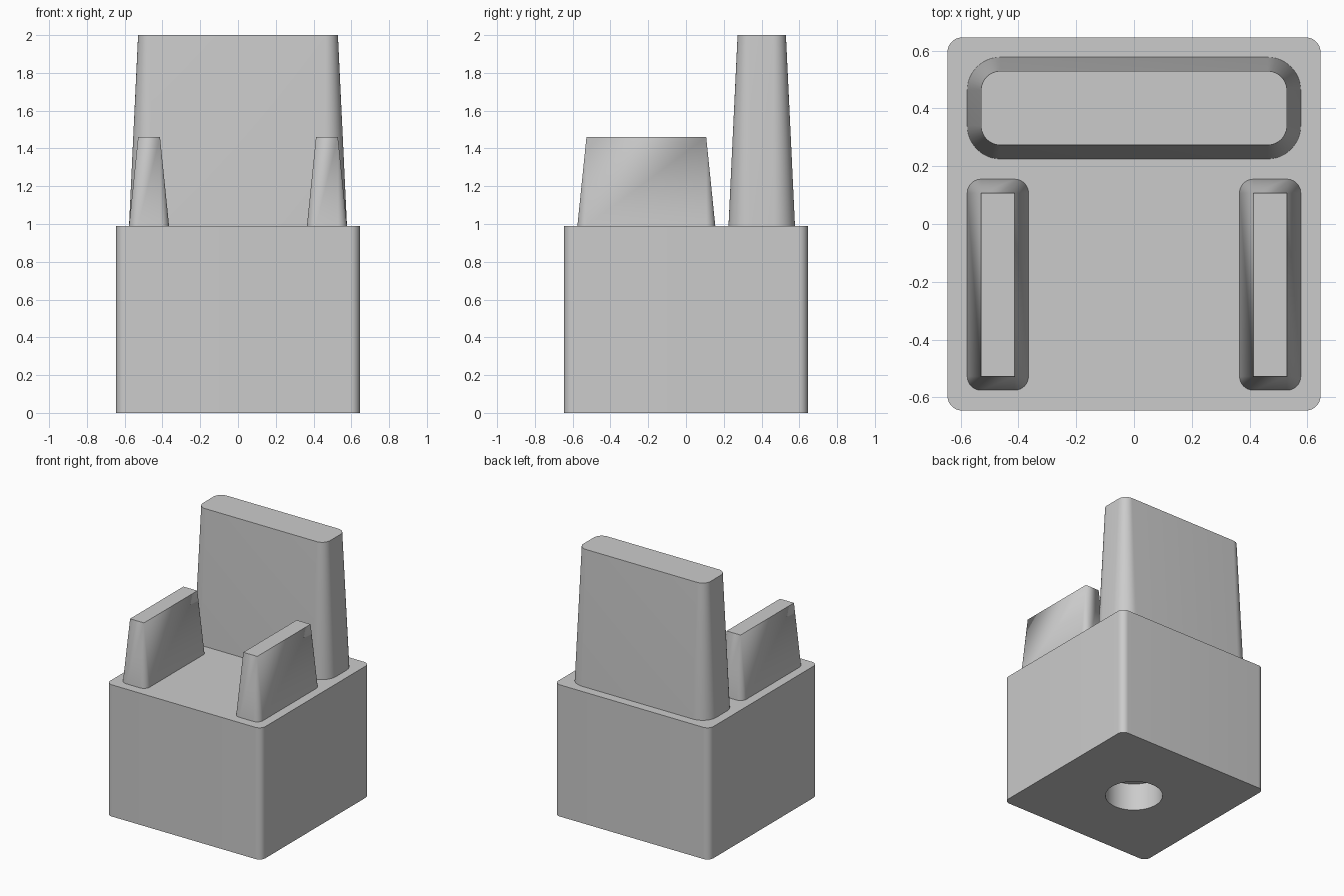
import bpy
import bmesh
from math import cos, sin, pi, radians

if "Cube" in bpy.data.objects:
    bpy.data.objects.remove(bpy.data.objects["Cube"])

GREY = (0.6, 0.6, 0.6, 1)
mat = bpy.data.materials.new("light grey")
mat.use_nodes = True
mat.diffuse_color = GREY
mat.node_tree.nodes["Principled BSDF"].inputs["Base Color"].default_value = GREY


def rounded_rect(cx, cy, hx, hy, r, steps=12):
    """Outline of a rectangle with round corners, counter-clockwise."""
    points = []
    for quarter, (sx, sy) in enumerate([(1, 1), (-1, 1), (-1, -1), (1, -1)]):
        for i in range(steps + 1):
            a = (quarter + i / steps) * pi / 2
            points.append((cx + sx * (hx - r) + r * cos(a),
                           cy + sy * (hy - r) + r * sin(a)))
    return points


def loft(name, rings):
    """Closed solid through a stack of (outline, height) rings."""
    bm = bmesh.new()
    loops = [[bm.verts.new((x, y, z)) for x, y in outline] for outline, z in rings]
    n = len(loops[0])
    for low, high in zip(loops, loops[1:]):
        for i in range(n):
            j = (i + 1) % n
            bm.faces.new((low[i], low[j], high[j], high[i]))
    bm.faces.new(loops[0][::-1])
    bm.faces.new(loops[-1])
    bmesh.ops.remove_doubles(bm, verts=bm.verts[:], dist=0.00001)
    mesh = bpy.data.meshes.new(name)
    bm.to_mesh(mesh)
    bm.free()
    mesh.materials.append(mat)
    obj = bpy.data.objects.new(name, mesh)
    bpy.context.collection.objects.link(obj)
    return obj


def smooth(obj):
    bpy.ops.object.select_all(action='DESELECT')
    obj.select_set(True)
    bpy.context.view_layer.objects.active = obj
    bpy.ops.object.shade_smooth_by_angle(angle=radians(30))


SEAT = 0.99    # seat height
TAPER = 0.048  # inset of the tapered parts at their tops


def tapered_part(name, cx, cy, hx, hy, r, top):
    """Block with round corners that narrows upward and is sunk into the seat."""
    foot = rounded_rect(cx, cy, hx, hy, r)
    tip = rounded_rect(cx, cy, hx - TAPER, hy - TAPER, r - TAPER)
    smooth(loft(name, [(foot, SEAT - 0.02), (foot, SEAT), (tip, top)]))


# Seat block with a blind round socket underneath
block = rounded_rect(0, 0, 0.645, 0.645, 0.05)
seat = loft("seat_block", [(block, 0), (block, SEAT)])
circle = rounded_rect(0, 0, 0.2, 0.2, 0.2, 16)
cutter = loft("socket_cutter", [(circle, -0.1), (circle, 0.21)])
cutter.hide_render = True
cutter.hide_viewport = True
socket = seat.modifiers.new("socket", 'BOOLEAN')
socket.operation = 'DIFFERENCE'
socket.solver = 'EXACT'
socket.object = cutter
bpy.context.view_layer.objects.active = seat
bpy.ops.object.modifier_apply(modifier=socket.name)
bpy.data.objects.remove(cutter)
smooth(seat)

# Backrest and the two armrests
tapered_part("backrest", 0, 0.401, 0.577, 0.176, 0.115, 2.0)
for side, sign in (("left", 1), ("right", -1)):
    tapered_part(side + "_armrest", sign * 0.471, -0.21, 0.106, 0.365, TAPER, 1.46)
